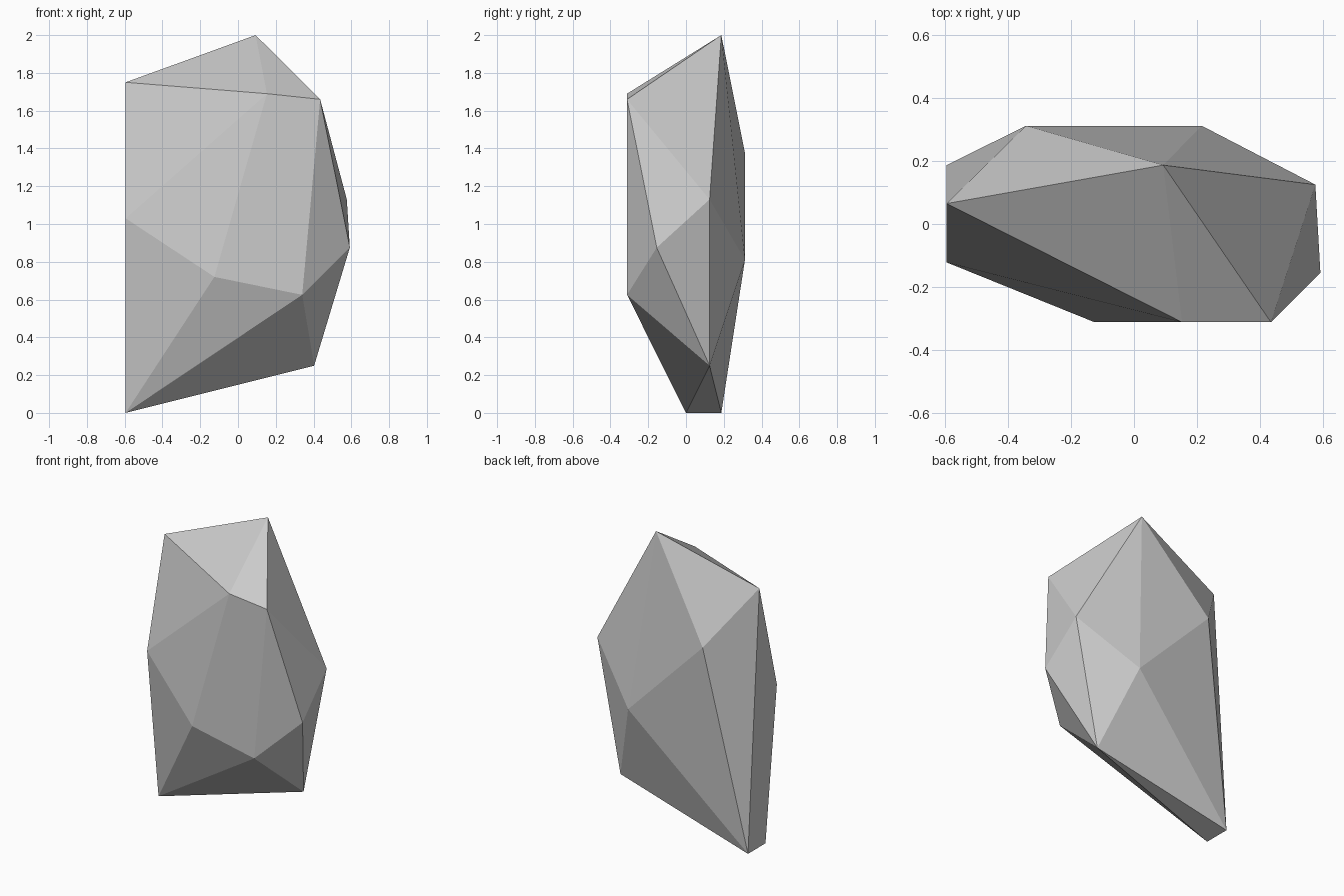
import bpy, bmesh

if "Cube" in bpy.data.objects:
    bpy.data.objects.remove(bpy.data.objects["Cube"])

# Corner points of the faceted boulder, grouped by side
left_side = [(-0.595, 0, 0), (-0.595, 0.187, 0), (-0.595, -0.122, 1.03), (-0.595, 0.065, 1.75)]
front_side = [(0.435, -0.312, 1.66), (0.153, -0.312, 1.69), (-0.125, -0.312, 0.72), (0.34, -0.312, 0.625)]
right_side = [(0.592, -0.155, 0.875), (0.576, 0.125, 1.13), (0.403, 0.125, 0.25)]
back_side = [(-0.343, 0.312, 1.375), (0.215, 0.312, 0.81)]
peak = [(0.093, 0.187, 2.0)]

# Wrap the points in a convex, flat-faced shell
bm = bmesh.new()
for point in left_side + front_side + right_side + back_side + peak:
    bm.verts.new(point)
bmesh.ops.convex_hull(bm, input=bm.verts[:])
bmesh.ops.recalc_face_normals(bm, faces=bm.faces[:])

mesh = bpy.data.meshes.new("rock")
bm.to_mesh(mesh)
bm.free()
rock = bpy.data.objects.new("rock", mesh)
bpy.context.collection.objects.link(rock)
